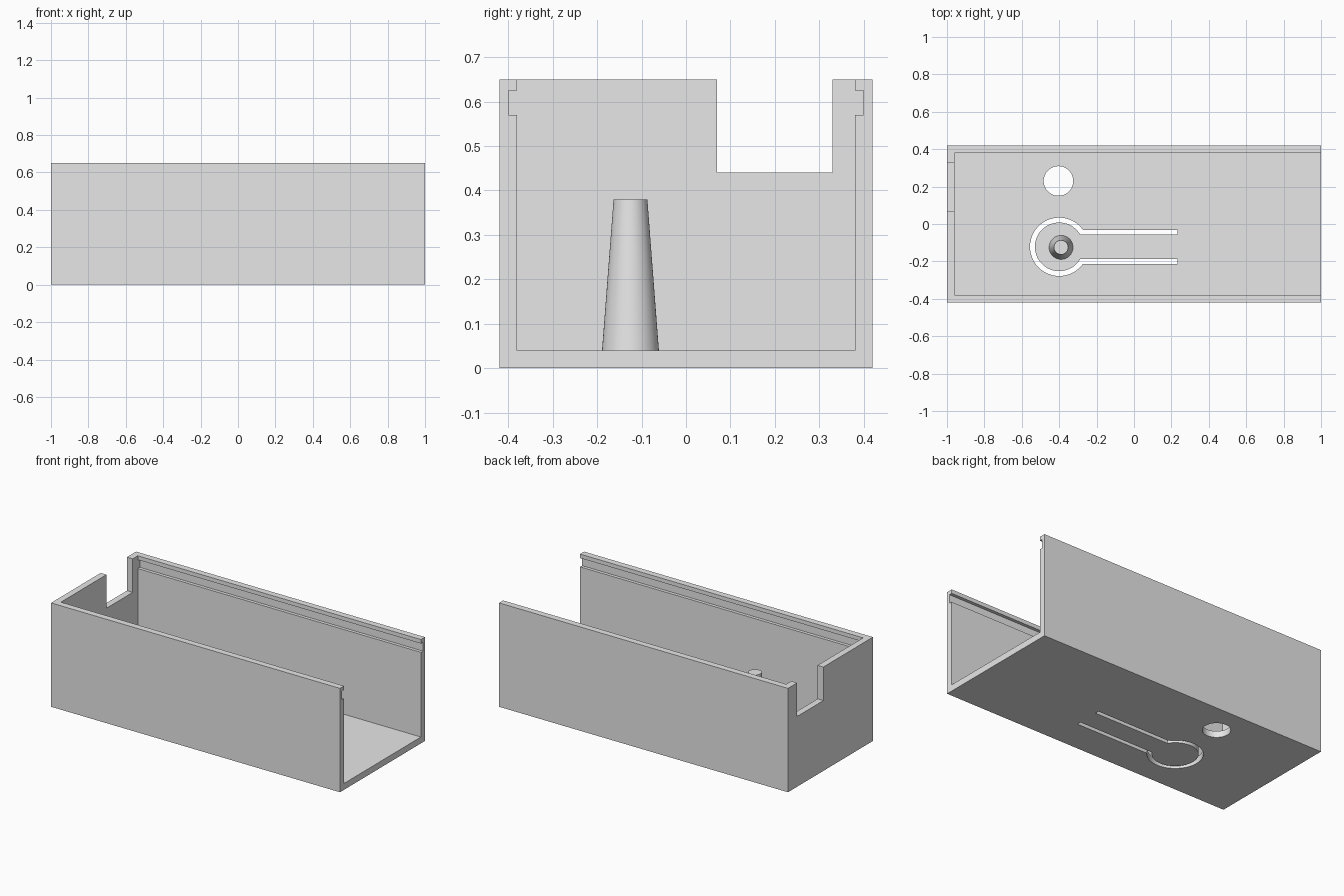
import bpy, bmesh
from math import asin, cos, sin, pi
from mathutils import Vector

old = bpy.data.objects.get("Cube")
if old:
    bpy.data.objects.remove(old, do_unlink=True)

grey = bpy.data.materials.new("light_grey_plastic")
grey.use_nodes = True
grey.diffuse_color = (0.8, 0.8, 0.8, 1)
grey.node_tree.nodes["Principled BSDF"].inputs["Base Color"].default_value = (0.8, 0.8, 0.8, 1)


def add_object(name, bm):
    bmesh.ops.recalc_face_normals(bm, faces=bm.faces)
    mesh = bpy.data.meshes.new(name)
    bm.to_mesh(mesh)
    bm.free()
    mesh.materials.append(grey)
    obj = bpy.data.objects.new(name, mesh)
    bpy.context.collection.objects.link(obj)
    return obj


def prism(name, outline, axis, low, high):
    """Extrude a closed outline along x or z."""
    bm = bmesh.new()
    place = (lambda a, b: (low, a, b)) if axis == "x" else (lambda a, b: (a, b, low))
    face = bm.faces.new([bm.verts.new(place(a, b)) for a, b in outline])
    step = Vector((1, 0, 0) if axis == "x" else (0, 0, 1)) * (high - low)
    new = bmesh.ops.extrude_face_region(bm, geom=[face])["geom"]
    bmesh.ops.translate(bm, vec=step, verts=[v for v in new if isinstance(v, bmesh.types.BMVert)])
    return add_object(name, bm)


def rect(a0, a1, b0, b1):
    return [(a0, b0), (a1, b0), (a1, b1), (a0, b1)]


def arc(cx, cy, r, start, end, steps=64):
    angles = [start + (end - start) * i / steps for i in range(steps + 1)]
    return [(cx + r * cos(t), cy + r * sin(t)) for t in angles]


def select(obj):
    bpy.ops.object.select_all(action="DESELECT")
    obj.select_set(True)
    bpy.context.view_layer.objects.active = obj


W, H, FLOOR, INNER, GROOVE = 0.42, 0.65, 0.04, 0.38, 0.40

# Outer body block
body = prism("box_body", rect(-1, 1, -W, W), "z", 0, H)

# Cavity, open at one end, with a lid groove along both long walls
half = [(INNER, FLOOR), (INNER, 0.57), (GROOVE, 0.57), (GROOVE, 0.625), (INNER, 0.625), (INNER, 0.8)]
cavity = prism("cavity_cutter", half + [(-y, z) for y, z in reversed(half)], "x", -0.96, 1.1)

# Cable notch in the end wall
notch = prism("notch_cutter", rect(0.07, 0.33, 0.44, 0.9), "x", -1.1, -0.9)

# Round hole in the floor
hole = prism("hole_cutter", arc(-0.404, 0.23, 0.079, 0, 2 * pi)[:-1], "z", -0.1, 0.1)

# Keyhole slot that frees a springy tongue in the floor
cx, cy, tip = -0.40, -0.122, 0.232
r_out, r_in, w_out, w_in = 0.156, 0.13, 0.091, 0.066
a_out, a_in = asin(w_out / r_out), asin(w_in / r_in)
slot = arc(cx, cy, r_out, a_out, 2 * pi - a_out)
slot += [(tip, cy - w_out), (tip, cy - w_in)]
slot += arc(cx, cy, r_in, 2 * pi - a_in, a_in)
slot += [(tip, cy + w_in), (tip, cy + w_out)]
keyhole = prism("keyhole_cutter", slot, "z", -0.1, 0.1)

# Cut everything out of the body
for cutter in (cavity, notch, hole, keyhole):
    cutter.hide_render = True
    mod = body.modifiers.new(cutter.name, "BOOLEAN")
    mod.operation, mod.solver, mod.object = "DIFFERENCE", "EXACT", cutter
    select(body)
    bpy.ops.object.modifier_apply(modifier=mod.name)
    bpy.data.objects.remove(cutter, do_unlink=True)

# Tapered button post on the tongue
bm = bmesh.new()
bmesh.ops.create_cone(bm, cap_ends=True, segments=64, radius1=0.064, radius2=0.038, depth=0.34)
post = add_object("button_post", bm)
post.location = (-0.39, -0.125, FLOOR + 0.17)

for obj in (body, post):
    select(obj)
    bpy.ops.object.shade_smooth_by_angle(angle=pi / 6)
